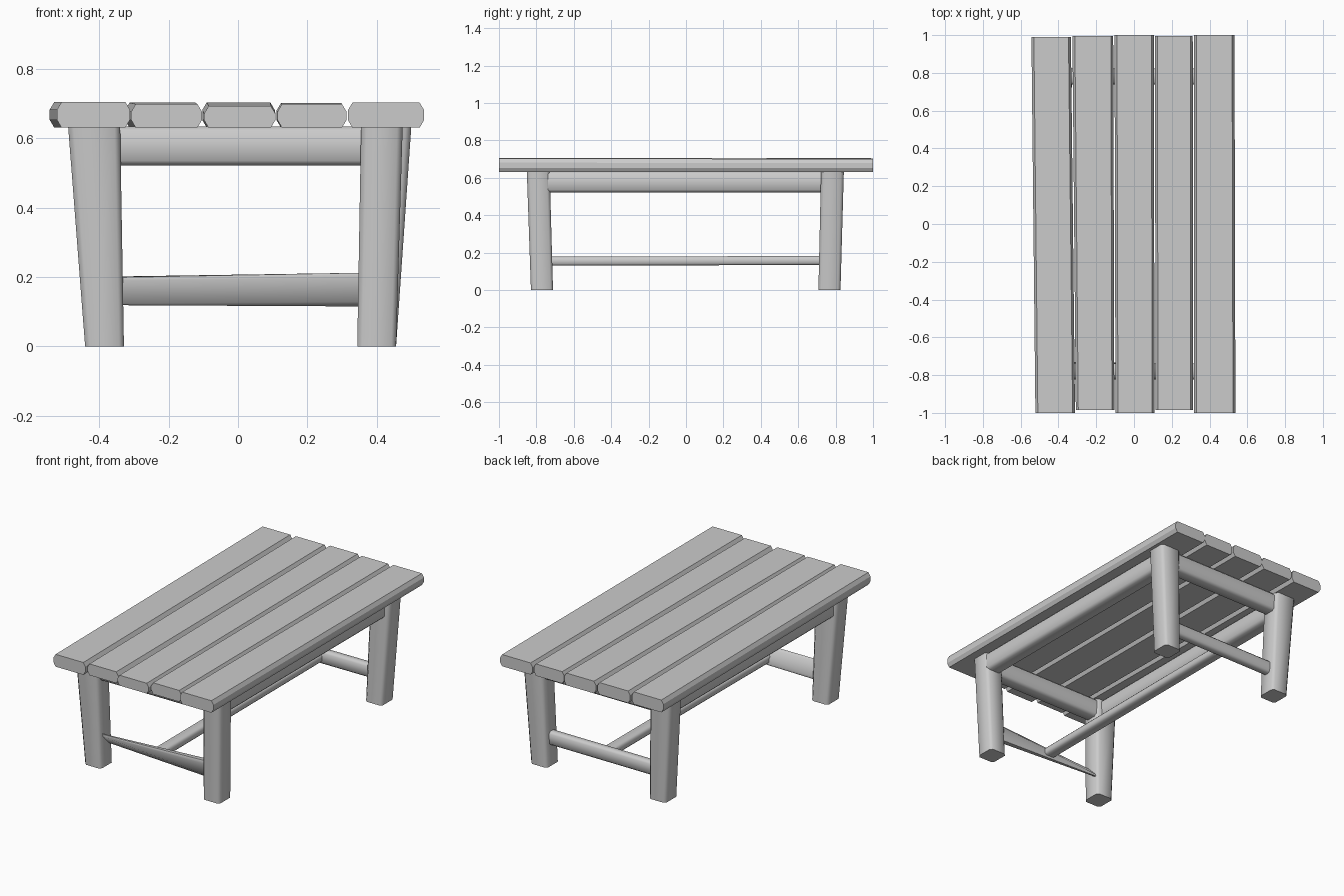
import bpy, bmesh, math
from mathutils import Vector

if "Cube" in bpy.data.objects:
    bpy.data.objects.remove(bpy.data.objects["Cube"])


def section(w, h, cw, ch, tilt=0.0):
    """Chamfered rectangle, width w, height h, optionally rotated."""
    a, b = w / 2, h / 2
    pts = [(-a + cw, -b), (a - cw, -b), (a, -b + ch), (a, b - ch),
           (a - cw, b), (-a + cw, b), (-a, b - ch), (-a, -b + ch)]
    c, s = math.cos(tilt), math.sin(tilt)
    return [(u * c - v * s, u * s + v * c) for u, v in pts]


def beam(name, p0, p1, u, v, sec0, sec1, angle):
    """Loft between two sections at p0 and p1, with section axes u and v."""
    bm = bmesh.new()
    u, v = Vector(u), Vector(v)
    rings = [[bm.verts.new(Vector(p) + u * a + v * b) for a, b in sec]
             for p, sec in ((p0, sec0), (p1, sec1))]
    n = len(sec0)
    for i in range(n):
        j = (i + 1) % n
        bm.faces.new((rings[0][i], rings[0][j], rings[1][j], rings[1][i]))
    bm.faces.new(rings[0])
    bm.faces.new(rings[1])
    bmesh.ops.recalc_face_normals(bm, faces=bm.faces)
    mesh = bpy.data.meshes.new(name)
    bm.to_mesh(mesh)
    bm.free()
    ob = bpy.data.objects.new(name, mesh)
    bpy.context.collection.objects.link(ob)
    bpy.context.view_layer.objects.active = ob
    ob.select_set(True)
    bpy.ops.object.shade_smooth_by_angle(angle=math.radians(angle))
    ob.select_set(False)
    return ob


X, Y, Z = (1, 0, 0), (0, 1, 0), (0, 0, 1)

# Table top planks: front x range, back x range, front y, back y, front top z, back top z
planks = [(-0.522, -0.312, -0.543, -0.334, -1.0, 0.99, 0.705, 0.705),
          (-0.308, -0.104, -0.326, -0.110, -0.985, 0.995, 0.699, 0.703),
          (-0.098, 0.108, -0.103, 0.106, -1.0, 1.0, 0.693, 0.704),
          (0.114, 0.313, 0.111, 0.311, -0.985, 0.995, 0.699, 0.702),
          (0.317, 0.537, 0.317, 0.532, -1.0, 1.0, 0.703, 0.701)]
for i, (a0, a1, b0, b1, y0, y1, t0, t1) in enumerate(planks):
    low = 0.631
    beam(f"plank_{i + 1}",
         ((a0 + a1) / 2, y0, (t0 + low) / 2), ((b0 + b1) / 2, y1, (t1 + low) / 2), X, Z,
         section(a1 - a0, t0 - low, 0.013, 0.022),
         section(b1 - b0, t1 - low, 0.013, 0.022), 30)

# Splayed legs: foot x, foot y, top x, top y, top width
legs = {"front_left_leg": (-0.385, -0.77, -0.415, -0.79, 0.15),
        "front_right_leg": (0.40, -0.77, 0.415, -0.79, 0.12),
        "back_left_leg": (-0.385, 0.767, -0.415, 0.783, 0.14),
        "back_right_leg": (0.40, 0.767, 0.432, 0.783, 0.136)}
for name, (fx, fy, tx, ty, w) in legs.items():
    beam(name, (fx, fy, 0), (tx, ty, 0.635), X, Y,
         section(0.112, 0.118, 0.014, 0.014), section(w, 0.122, 0.016, 0.016), 60)

# Aprons under the top
for side, s in (("left", -1), ("right", 1)):
    sec = section(0.095, 0.112, 0.014, 0.014)
    beam(f"{side}_apron", (s * 0.42, -0.78, 0.578), (s * 0.42, 0.78, 0.578), X, Z, sec, sec, 60)
for side, s in (("front", -1), ("back", 1)):
    sec = section(0.085, 0.112, 0.014, 0.014)
    beam(f"{side}_apron", (-0.40, s * 0.78, 0.578), (0.40, s * 0.78, 0.578), Y, Z, sec, sec, 60)

# Front stretcher twists from a thin slanted blade to a fuller bar
beam("front_stretcher", (-0.385, -0.77, 0.160), (0.40, -0.77, 0.164), Y, Z,
     section(0.010, 0.112, 0.003, 0.01, math.radians(45)),
     section(0.055, 0.098, 0.012, 0.014), 60)

# Back stretcher
sec = section(0.052, 0.080, 0.012, 0.012)
beam("back_stretcher", (-0.385, 0.77, 0.162), (0.40, 0.77, 0.164), Y, Z, sec, sec, 60)

# Centre stretcher along the length
sec = section(0.070, 0.048, 0.010, 0.010)
beam("centre_stretcher", (0, -0.77, 0.154), (0, 0.77, 0.158), X, Z, sec, sec, 60)
